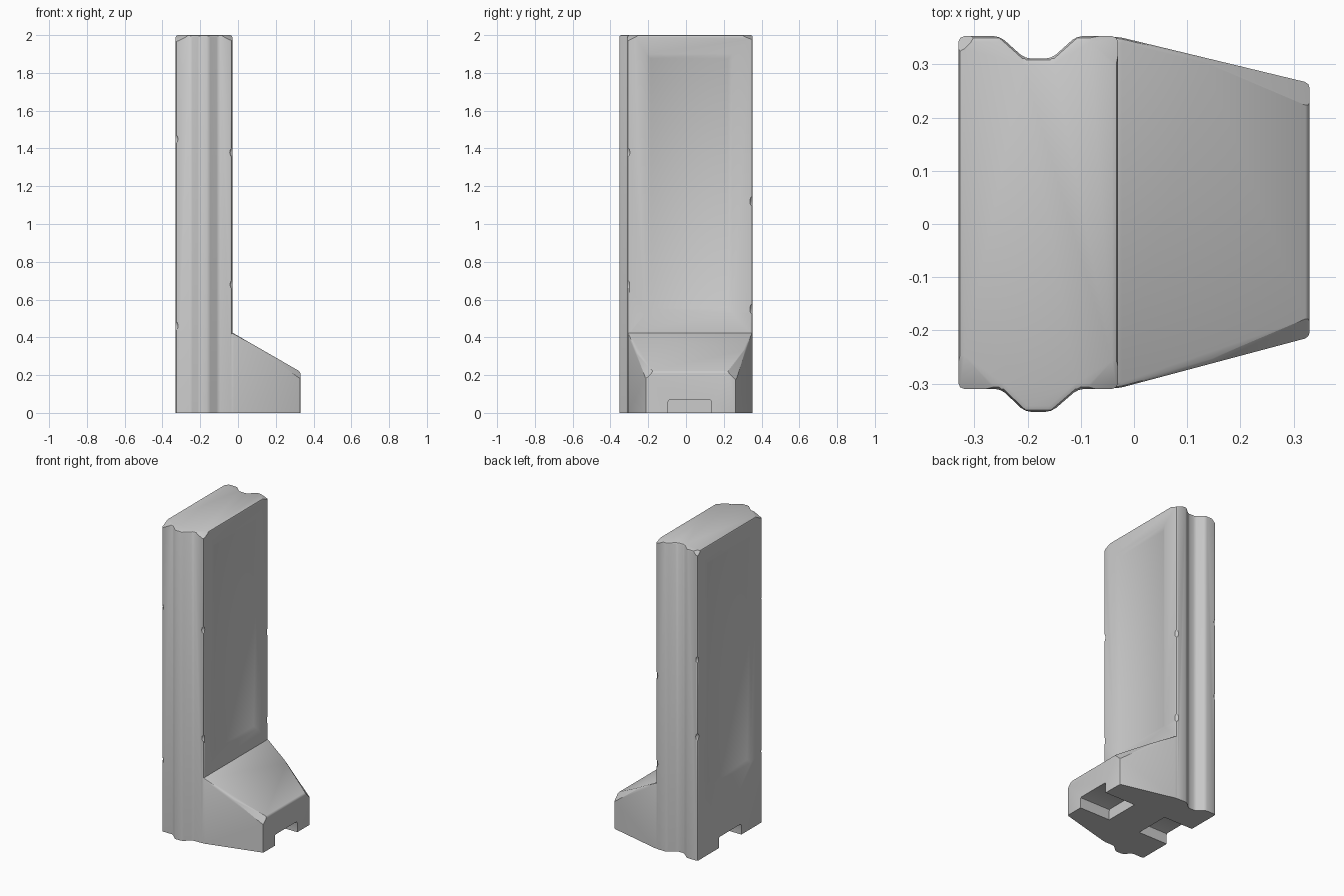
import bpy, bmesh, random
from mathutils import Vector, Matrix

if "Cube" in bpy.data.objects:
    bpy.data.objects.remove(bpy.data.objects["Cube"])

random.seed(4)


def to_object(bm, name):
    bmesh.ops.recalc_face_normals(bm, faces=bm.faces)
    me = bpy.data.meshes.new(name)
    bm.to_mesh(me)
    bm.free()
    ob = bpy.data.objects.new(name, me)
    bpy.context.collection.objects.link(ob)
    return ob


def loft(bm, rings):
    """Skin a stack of matching rings and cap both ends."""
    loops = [[bm.verts.new(p) for p in r] for r in rings]
    n = len(loops[0])
    for a, b in zip(loops, loops[1:]):
        for i in range(n):
            j = (i + 1) % n
            bm.faces.new((a[i], a[j], b[j], b[i]))
    bm.faces.new(loops[0][::-1])
    bm.faces.new(loops[-1])
    bmesh.ops.recalc_face_normals(bm, faces=bm.faces)


def round_edges(bm, width):
    """Bevel everything except the edges lying on the ground."""
    edges = [e for e in bm.edges if max(v.co.z for v in e.verts) > 0.001]
    bmesh.ops.bevel(bm, geom=edges, offset=width, segments=2, profile=0.5,
                    affect='EDGES', clamp_overlap=True)


def chip_corner(bm, corner, direction, depth):
    """Slice a corner off with a plane."""
    n = Vector(direction).normalized()
    res = bmesh.ops.bisect_plane(bm, geom=bm.verts[:] + bm.edges[:] + bm.faces[:],
                                 plane_co=Vector(corner) - n * depth, plane_no=n,
                                 clear_outer=True)
    cut = [g for g in res['geom_cut'] if isinstance(g, bmesh.types.BMEdge)]
    if cut:
        bmesh.ops.holes_fill(bm, edges=cut, sides=0)


def combine(target, tool, operation):
    mod = target.modifiers.new(operation, 'BOOLEAN')
    mod.operation = operation
    mod.solver = 'EXACT'
    mod.object = tool
    bpy.context.view_layer.objects.active = target
    bpy.ops.object.modifier_apply(modifier=mod.name)
    bpy.data.objects.remove(tool)


# Upright slab with a tongue on the front side and a groove on the back side
outline = [(-0.33, -0.31), (-0.25, -0.31), (-0.205, -0.353), (-0.155, -0.353),
           (-0.105, -0.31), (-0.03, -0.31), (-0.03, 0.353), (-0.108, 0.353),
           (-0.155, 0.311), (-0.205, 0.311), (-0.252, 0.353), (-0.33, 0.353)]
bm = bmesh.new()
loft(bm, [[(x, y, z) for x, y in outline] for z in (0, 2)])
round_edges(bm, 0.011)
chip_corner(bm, (-0.33, 0.353, 2), (-1, 1, 1), 0.020)
chip_corner(bm, (-0.33, -0.31, 2), (-1, -1, 2), 0.030)
chip_corner(bm, (-0.03, -0.31, 2), (1, -1, 2), 0.026)
chip_corner(bm, (-0.03, 0.353, 2), (1, 1, 2.5), 0.022)
barrier = to_object(bm, "barrier_wall")

# Tapered, sloping foot
bm = bmesh.new()
loft(bm, [[(x, y0, 0), (x, y1, 0), (x, y1, h), (x, y0, h)]
          for x, y0, y1, h in ((-0.09, -0.302, 0.345, 0.425),
                               (-0.03, -0.309, 0.352, 0.425),
                               (0.33, -0.213, 0.265, 0.218))])
round_edges(bm, 0.009)
chip_corner(bm, (0.33, -0.213, 0.218), (1, -1, 1), 0.022)
chip_corner(bm, (0.33, 0.265, 0.218), (1, 1, 1), 0.026)
combine(barrier, to_object(bm, "foot"), 'UNION')

# Shallow recessed panels with sloping borders on both broad faces
for face_x, side, y0, y1, z0, z1 in ((-0.03, 1, -0.212, 0.245, 0.53, 1.9),
                                     (-0.33, -1, -0.195, 0.26, 0.43, 1.9)):
    rings = []
    for offset, inset in ((-0.013, 0.024), (0.013, -0.024)):
        x = face_x + side * offset
        a, b, c, d = y0 + inset, y1 - inset, z0 + inset, z1 - inset
        rings.append([(x, a, c), (x, b, c), (x, b, d), (x, a, d)])
    bm = bmesh.new()
    loft(bm, rings)
    combine(barrier, to_object(bm, "panel_cutter"), 'DIFFERENCE')

# Lifting slots under both ends, leaving a bridge in the middle
for x0, x1 in ((0.11, 0.4), (-0.4, -0.12)):
    bm = bmesh.new()
    bmesh.ops.create_cube(bm, size=1, matrix=Matrix.Translation(((x0 + x1) / 2, 0.02, 0.01))
                          @ Matrix.Diagonal((x1 - x0, 0.23, 0.12, 1)))
    top = [e for e in bm.edges if all(v.co.z > 0 for v in e.verts)
           and abs(e.verts[0].co.y - e.verts[1].co.y) < 0.01]
    bmesh.ops.bevel(bm, geom=top, offset=0.012, segments=2, profile=0.5, affect='EDGES')
    combine(barrier, to_object(bm, "slot_cutter"), 'DIFFERENCE')

# Small worn chips along the vertical edges
bm = bmesh.new()
for x, y, heights in ((-0.33, -0.31, (0.46, 1.45)), (-0.33, 0.353, (0.8, 1.3)),
                      (-0.03, -0.31, (0.68, 1.38)), (-0.03, 0.353, (0.55, 1.12))):
    for z in heights:
        r = random.uniform(0.02, 0.026)
        out = Vector((1 if x > -0.1 else -1, 1 if y > 0 else -1, 0)).normalized()
        bmesh.ops.create_icosphere(bm, subdivisions=2, radius=r,
                                   matrix=Matrix.Translation(Vector((x, y, z)) + out * r * 0.45)
                                   @ Matrix.Diagonal((1, 1, 1.5, 1)))
combine(barrier, to_object(bm, "chip_cutter"), 'DIFFERENCE')

barrier.select_set(True)
bpy.context.view_layer.objects.active = barrier
bpy.ops.object.shade_smooth_by_angle(angle=0.6)
